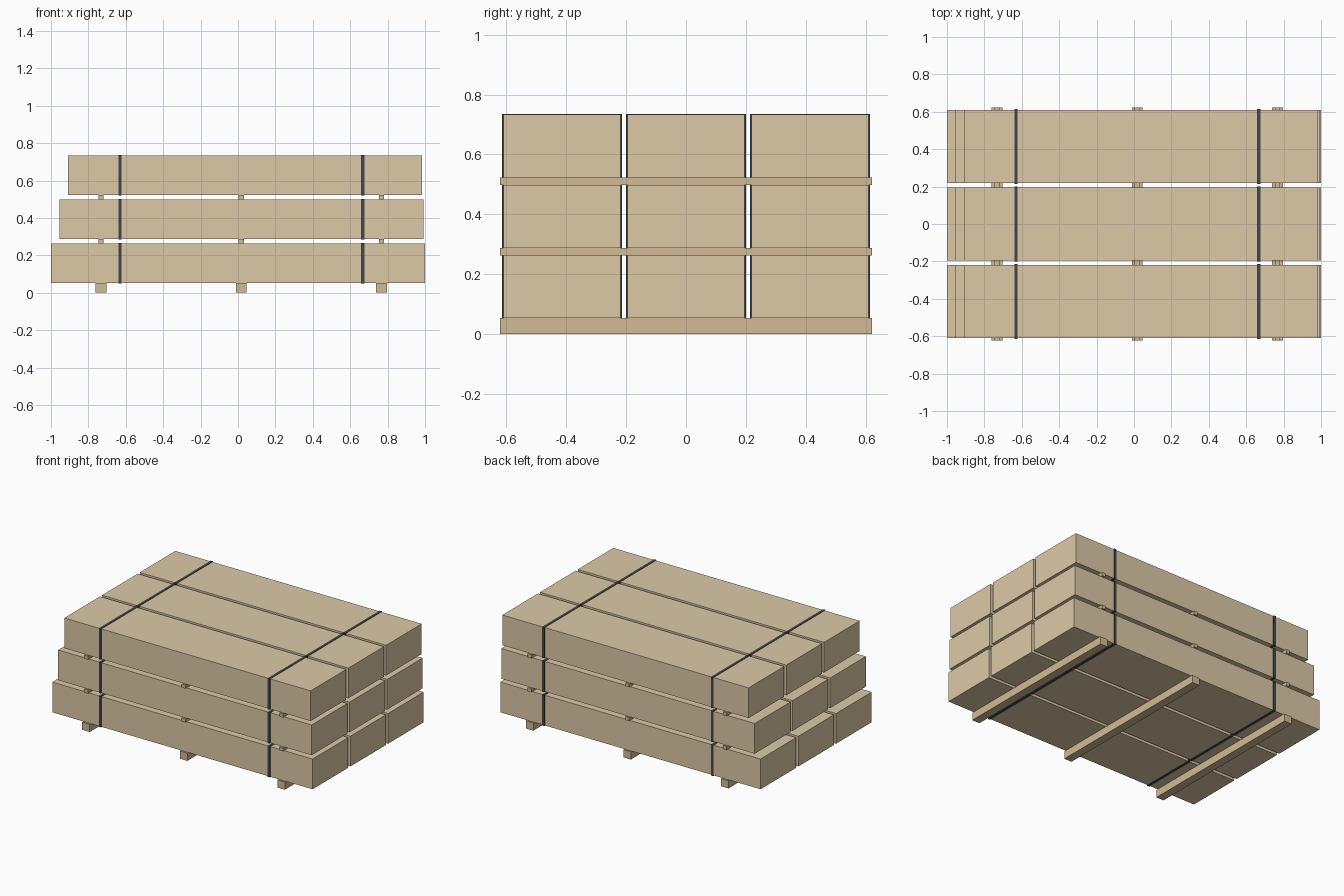
import bpy, bmesh
from mathutils import Matrix, Vector

if "Cube" in bpy.data.objects:
    bpy.data.objects.remove(bpy.data.objects["Cube"])


def material(name, rgb):
    m = bpy.data.materials.new(name)
    m.diffuse_color = (*rgb, 1)
    m.use_nodes = True
    m.node_tree.nodes["Principled BSDF"].inputs["Base Color"].default_value = m.diffuse_color
    return m


WOOD = material("timber", (0.72, 0.59, 0.39))
DARK = material("bearer_wood", (0.64, 0.50, 0.30))
BLACK = material("strap_black", (0.06, 0.06, 0.06))


def boxes(name, mat, ranges):
    """One object made of boxes, each given as (x0, x1, y0, y1, z0, z1)."""
    bm = bmesh.new()
    for x0, x1, y0, y1, z0, z1 in ranges:
        centre = Vector(((x0 + x1) / 2, (y0 + y1) / 2, (z0 + z1) / 2))
        size = (x1 - x0, y1 - y0, z1 - z0, 1)
        bmesh.ops.create_cube(bm, size=1, matrix=Matrix.Translation(centre) @ Matrix.Diagonal(size))
    mesh = bpy.data.meshes.new(name)
    bm.to_mesh(mesh)
    bm.free()
    mesh.materials.append(mat)
    obj = bpy.data.objects.new(name, mesh)
    bpy.context.collection.objects.link(obj)
    return obj


PACK_W, PACK_H = 0.391, 0.21
PITCH_Y, PITCH_Z = 0.414, 0.235
BASE = 0.053
T = 0.005            # strap thickness
HALF_W = 0.009       # half strap width
BEARER_X = (-0.733, 0.017, 0.767)
STRAP_X = (-0.631, 0.667)
LAYERS = ((-1.0, 1.0), (-0.955, 0.993), (-0.908, 0.985))

# Timber packs, each with two steel straps
for layer, (x0, x1) in enumerate(LAYERS):
    z0 = BASE + layer * PITCH_Z
    z1 = z0 + PACK_H
    for col in (-1, 0, 1):
        y0 = col * PITCH_Y - PACK_W / 2
        y1 = y0 + PACK_W
        tag = f"{layer + 1}_{col + 2}"
        boxes(f"timber_pack_{tag}", WOOD, [(x0, x1, y0, y1, z0, z1)])
        for n, sx in enumerate(STRAP_X):
            a, b = sx - HALF_W, sx + HALF_W
            boxes(f"strap_{tag}_{n + 1}", BLACK, [
                (a, b, y0 - T, y1 + T, z1, z1 + T / 2),
                (a, b, y0 - T, y1 + T, z0 - T / 2, z0),
                (a, b, y0 - T, y0, z0, z1),
                (a, b, y1, y1 + T, z0, z1)])

# Ground bearers, and thin spacers between the layers
for n, bx in enumerate(BEARER_X):
    boxes(f"bearer_{n + 1}", DARK, [(bx - 0.029, bx + 0.029, -0.622, 0.622, 0, BASE)])
    for layer in (1, 2):
        top = BASE + layer * PITCH_Z
        boxes(f"spacer_{layer}_{n + 1}", DARK,
              [(bx - 0.014, bx + 0.014, -0.622, 0.622, top - PITCH_Z + PACK_H, top)])
